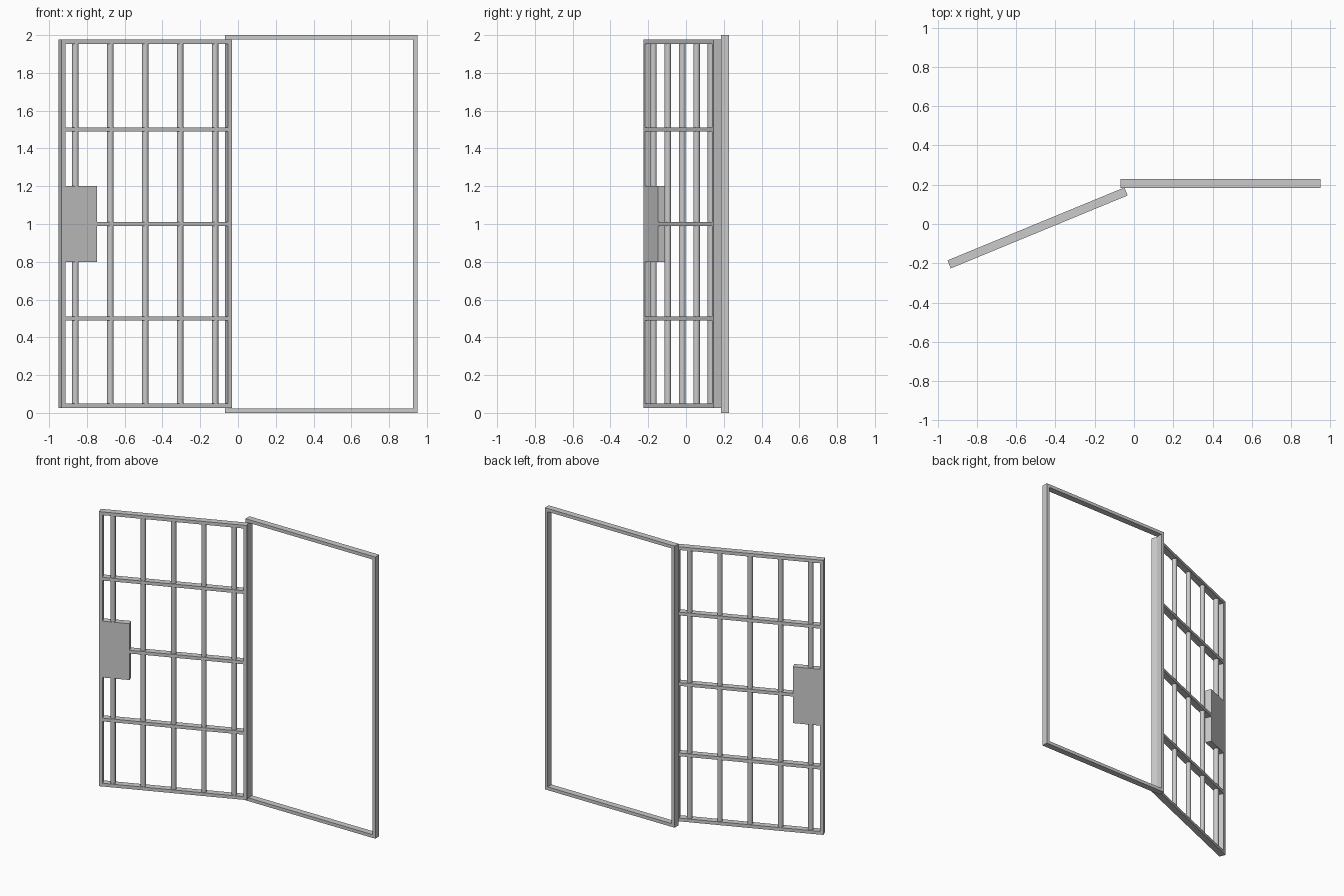
import bpy, math
from mathutils import Matrix

if "Cube" in bpy.data.objects:
    bpy.data.objects.remove(bpy.data.objects["Cube"])

BAR = 0.023      # face width of the flat bars
DEPTH = 0.044    # depth of frame and door


def box(name, x0, x1, z0, z1, place):
    """Box centred on the local y axis, moved into place."""
    bpy.ops.mesh.primitive_cube_add(size=1)
    ob = bpy.context.object
    ob.name = name
    ob.data.transform(Matrix.Translation(((x0 + x1) / 2, 0, (z0 + z1) / 2))
                      @ Matrix.Diagonal((x1 - x0, DEPTH, z1 - z0, 1)))
    ob.matrix_world = place
    return ob


def rectangle(name, half, z0, z1, place):
    """Four bars forming an upright rectangle."""
    box(name + "_left_post", -half, -half + BAR, z0, z1, place)
    box(name + "_right_post", half - BAR, half, z0, z1, place)
    box(name + "_bottom_rail", -half + BAR, half - BAR, z0, z0 + BAR, place)
    box(name + "_top_rail", -half + BAR, half - BAR, z1 - BAR, z1, place)


# Fixed outer frame
frame_place = Matrix.Translation((0.44, 0.206, 0))
rectangle("frame", 0.51, 0, 2, frame_place)

# Open door, swung about its right edge
door_place = (Matrix.Translation((-0.491, -0.02, 0))
              @ Matrix.Rotation(math.radians(22.4), 4, 'Z'))
HALF = 0.4875
INNER = HALF - BAR
rectangle("door", HALF, 0.026, 1.976, door_place)

# Cross rails; the middle one stops at the lock plate
LOCK_END = -INNER + 0.179
for i, z in enumerate((0.5, 1.0, 1.5)):
    start = LOCK_END if i == 1 else -INNER
    box(f"cross_rail_{i + 1}", start, INNER, z - BAR / 2, z + BAR / 2, door_place)

# Lock plate
box("lock_plate", -INNER, LOCK_END, 0.8, 1.2, door_place)

# Round upright bars
for i in range(5):
    bpy.ops.mesh.primitive_cylinder_add(vertices=16, radius=0.0175, depth=1.95 - 2 * BAR)
    bar = bpy.context.object
    bar.name = f"upright_bar_{i + 1}"
    bar.matrix_world = door_place @ Matrix.Translation((-0.4 + 0.2 * i, 0, 1.001))
    bpy.ops.object.shade_smooth_by_angle()
